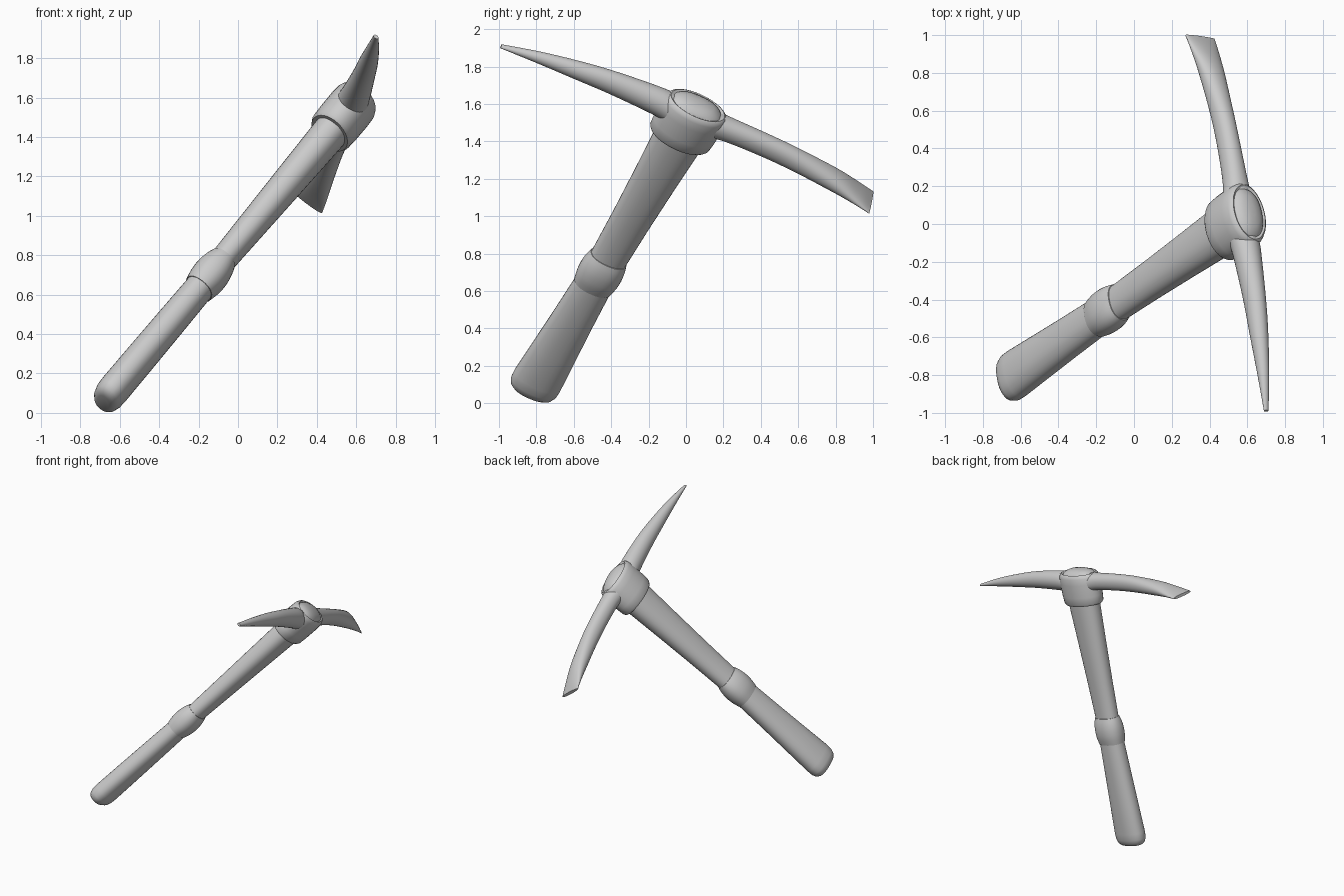
import bpy, bmesh, math
from mathutils import Vector, Matrix

if "Cube" in bpy.data.objects:
    bpy.data.objects.remove(bpy.data.objects["Cube"])

# Tool frame: local z runs up the handle, x along the head, y across the blade
d = Vector((0.588, 0.408, 0.699)).normalized()
h = Vector((-0.162, 0.909, -0.385))
h = (h - d * h.dot(d)).normalized()
w = d.cross(h)
FRAME = Matrix.Translation((-0.67, -0.825, 0.07)) @ Matrix((h, w, d)).transposed().to_4x4()


def spow(c, e):
    return math.copysign(abs(c) ** e, c)


def refine(st, n):
    """Catmull-Rom interpolation between stations."""
    out = []
    for i in range(len(st) - 1):
        p0, p1, p2, p3 = (st[max(i - 1, 0)], st[i], st[i + 1], st[min(i + 2, len(st) - 1)])
        for k in range(n):
            f = k / n
            out.append(tuple(0.5 * (2 * b + (c - a) * f + (2 * a - 5 * b + 4 * c - e) * f * f
                                    + (3 * b - a - 3 * c + e) * f ** 3)
                             for a, b, c, e in zip(p0, p1, p2, p3)))
    return out + [st[-1]]


def loft(name, rings, power=2.0, angle=40):
    """Skin a list of closed rings given as functions of (cos, sin)."""
    bm = bmesh.new()
    seg, prev, first = 32, None, None
    for ring in rings:
        cur = []
        for i in range(seg):
            a = 2 * math.pi * i / seg
            cur.append(bm.verts.new(ring(spow(math.cos(a), 2 / power), spow(math.sin(a), 2 / power))))
        if prev:
            for i in range(seg):
                j = (i + 1) % seg
                bm.faces.new((prev[i], prev[j], cur[j], cur[i]))
        else:
            first = cur
        prev = cur
    bm.faces.new(first[::-1])
    bm.faces.new(prev)
    bmesh.ops.recalc_face_normals(bm, faces=bm.faces)
    me = bpy.data.meshes.new(name)
    bm.to_mesh(me)
    bm.free()
    ob = bpy.data.objects.new(name, me)
    bpy.context.collection.objects.link(ob)
    ob.matrix_world = FRAME
    bpy.ops.object.select_all(action='DESELECT')
    ob.select_set(True)
    bpy.context.view_layer.objects.active = ob
    bpy.ops.object.shade_smooth_by_angle(angle=math.radians(angle))
    return ob


def upright(stations):
    """Stations (height, half length, half width) stacked along the handle."""
    return [lambda c, s, t=t, a=a, b=b: (a * c, b * s, t) for t, a, b in stations]


def along(stations):
    """Stations (x, height, half height, half width) strung along the head."""
    return [lambda c, s, u=u, t=t, T=T, V=V: (u, V * s, t + T * c) for u, t, T, V in stations]


# Handle: flared butt, waist at the collar, swelling up into the head, domed top
loft("handle", upright([
    (-0.025, 0.07, 0.035), (-0.018, 0.10, 0.055), (0.0, 0.122, 0.070), (0.03, 0.134, 0.079),
    (0.08, 0.136, 0.081), (0.30, 0.125, 0.080), (0.55, 0.113, 0.078), (0.82, 0.103, 0.075),
    (1.00, 0.100, 0.067), (1.30, 0.108, 0.075), (1.60, 0.120, 0.083), (1.93, 0.136, 0.091),
    (2.165, 0.145, 0.096), (2.185, 0.125, 0.080), (2.20, 0.085, 0.052), (2.206, 0.03, 0.02)]),
    power=2.25)

# Collar bulge around the handle
loft("handle_collar", upright(
    [(0.80, 0.09, 0.065)] + refine([(0.80, 0.108, 0.080), (0.86, 0.118, 0.092),
    (0.92, 0.120, 0.093), (0.97, 0.114, 0.085), (1.01, 0.104, 0.072)], 3)), power=2.25)

# Head eye: oval band with rounded rims
loft("head_eye", upright([
    (1.93, 0.130, 0.085), (1.93, 0.165, 0.110), (1.945, 0.176, 0.119), (2.00, 0.181, 0.122),
    (2.10, 0.183, 0.123), (2.15, 0.180, 0.120), (2.172, 0.170, 0.111), (2.178, 0.158, 0.102),
    (2.17, 0.143, 0.090)]))

# Pick spike: curved taper to a point
loft("pick_spike", along(refine([
    (-0.10, 2.09, 0.078, 0.085), (-0.20, 2.10, 0.077, 0.075), (-0.45, 2.095, 0.066, 0.058),
    (-0.65, 2.08, 0.053, 0.049), (-0.88, 2.055, 0.033, 0.032), (-1.092, 2.023, 0.009, 0.014)], 5)))

# Adze blade: round neck flattening into a wide edge
loft("adze_blade", along(refine([
    (0.10, 2.10, 0.075, 0.085), (0.20, 2.11, 0.066, 0.066), (0.40, 2.112, 0.064, 0.057),
    (0.60, 2.105, 0.062, 0.058), (0.85, 2.082, 0.052, 0.074), (1.00, 2.058, 0.030, 0.090),
    (1.085, 2.040, 0.011, 0.098)], 5)), power=2.15)
